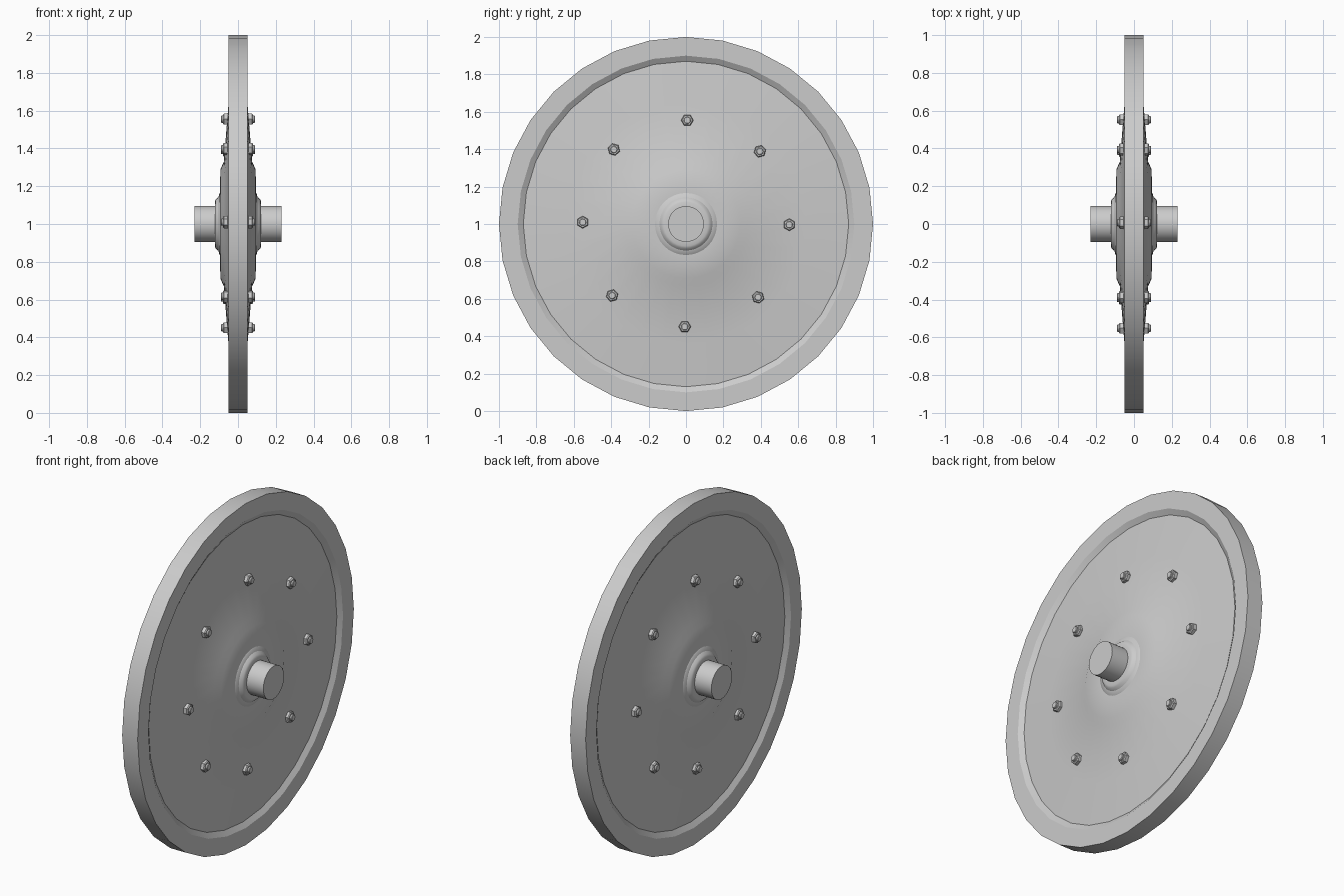
import bpy
import bmesh
from math import cos, sin, pi, radians
from mathutils import Matrix, Vector

cube = bpy.data.objects.get("Cube")
if cube:
    bpy.data.objects.remove(cube)

HUB = Vector((0, 0, 1))


def material(name, colour):
    mat = bpy.data.materials.new(name)
    mat.use_nodes = True
    mat.diffuse_color = colour
    mat.node_tree.nodes["Principled BSDF"].inputs["Base Color"].default_value = colour
    return mat


STEEL = material("grey steel", (0.6, 0.6, 0.6, 1))


def revolve(name, profile, sides, centre=HUB, turn=0.0):
    """Lathe a closed (x, radius) profile about the x axis and cap its ends."""
    bm = bmesh.new()
    rings = []
    for x, r in profile:
        angles = [turn + 2 * pi * i / sides for i in range(sides)]
        rings.append([bm.verts.new((x, r * sin(a), r * cos(a))) for a in angles])
    for a, b in zip(rings, rings[1:]):
        for i in range(sides):
            j = (i + 1) % sides
            bm.faces.new((a[i], a[j], b[j], b[i]))
    bm.faces.new(rings[0])
    bm.faces.new(rings[-1])
    bmesh.ops.recalc_face_normals(bm, faces=bm.faces)
    mesh = bpy.data.meshes.new(name)
    bm.to_mesh(mesh)
    bm.free()
    obj = bpy.data.objects.new(name, mesh)
    obj.matrix_world = Matrix.Translation(centre)
    bpy.context.collection.objects.link(obj)
    mesh.materials.append(STEEL)
    bpy.ops.object.select_all(action='DESELECT')
    obj.select_set(True)
    bpy.context.view_layer.objects.active = obj
    bpy.ops.object.shade_smooth_by_angle(angle=radians(30))
    return obj


def both_sides(half):
    """Mirror a half profile, running outwards from the middle plane."""
    return [(-x, r) for x, r in reversed(half)] + half


# Wheel disc: tread, rim face, shallow recess, dished web and raised boss
revolve("wheel_disc", both_sides([
    (0.05, 1.0), (0.05, 0.9), (0.031, 0.87), (0.05, 0.64),
    (0.075, 0.33), (0.093, 0.29), (0.096, 0.17)]), 32)

# Hub collar with a curved fillet
revolve("hub_collar", both_sides([
    (0.09, 0.172), (0.097, 0.165), (0.104, 0.142),
    (0.118, 0.13), (0.123, 0.118), (0.123, 0.09)]), 32)

# Axle through the hub
revolve("axle", both_sides([(0.231, 0.096)]), 32)

# Eight bolts, each a hexagonal nut with a stud end on both faces
for i in range(8):
    a = i * pi / 4 + radians(0.7)
    spot = HUB + Vector((0, 0.552 * sin(a), 0.552 * cos(a) + 0.003))
    for side, label in ((1, "left"), (-1, "right")):
        nut = [(0.045, 0.033), (0.074, 0.033), (0.079, 0.028)]
        stud = [(0.07, 0.019), (0.087, 0.019), (0.09, 0.016)]
        revolve(f"nut_{label}_{i + 1}", [(side * x, r) for x, r in nut],
                6, spot, pi / 6 + a)
        revolve(f"stud_{label}_{i + 1}", [(side * x, r) for x, r in stud],
                12, spot)
